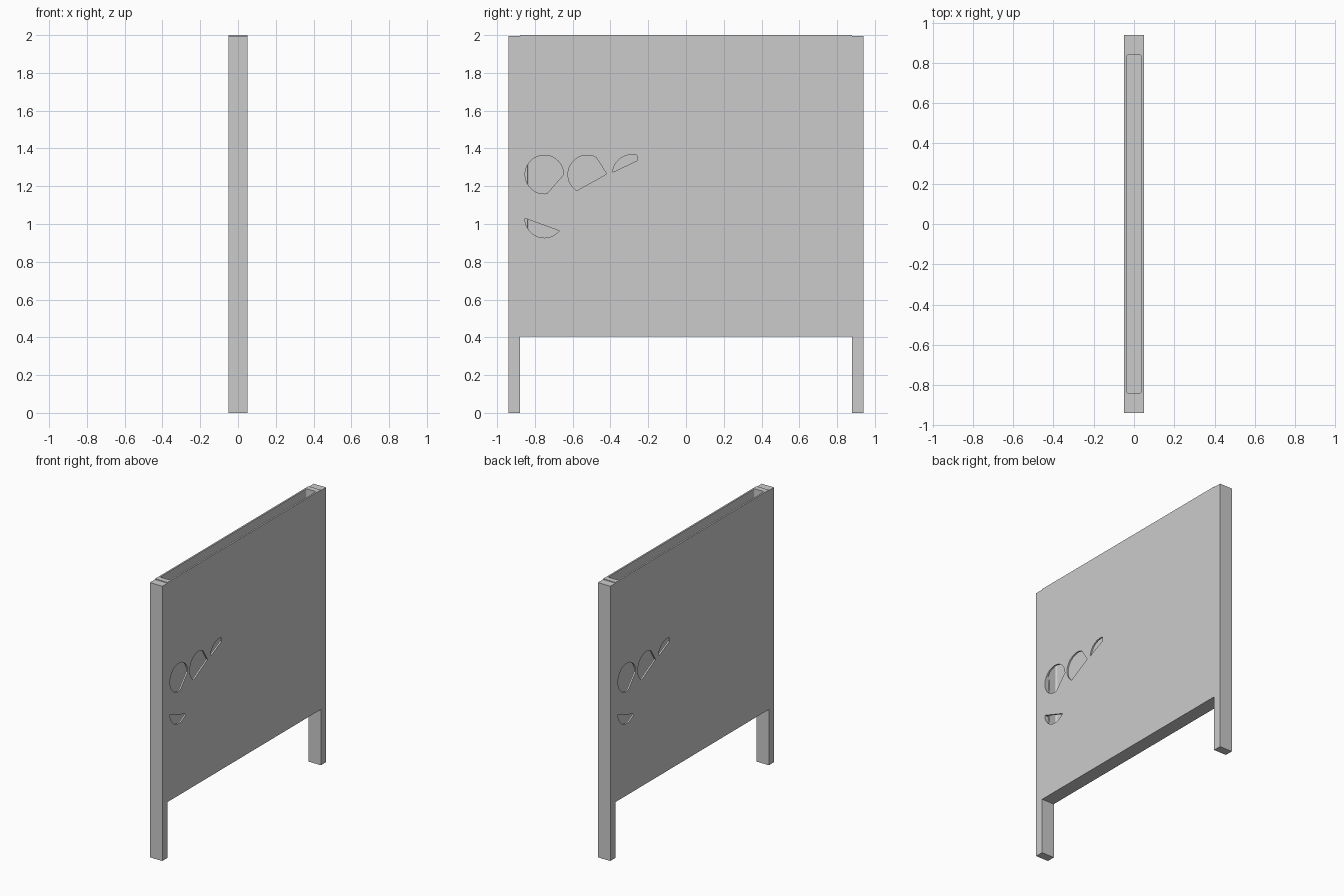
import bpy, math
from mathutils import Matrix

if "Cube" in bpy.data.objects:
    bpy.data.objects.remove(bpy.data.objects["Cube"])


def prism(name, pts, to_world):
    """Extruded outline: pts are (a, b), to_world maps (a, b, 0 or 1) to xyz."""
    n = len(pts)
    verts = [to_world(a, b, t) for t in (0, 1) for a, b in pts]
    faces = [list(range(n))[::-1], list(range(n, 2 * n))]
    faces += [(i, (i + 1) % n, n + (i + 1) % n, n + i) for i in range(n)]
    me = bpy.data.meshes.new(name)
    me.from_pydata(verts, [], faces)
    ob = bpy.data.objects.new(name, me)
    bpy.context.collection.objects.link(ob)
    return ob


def box(name, hx, y0, y1, z0, z1):
    pts = [(-hx, y0), (hx, y0), (hx, y1), (-hx, y1)]
    return prism(name, pts, lambda a, b, t: (a, b, z1 if t else z0))


def cut(target, cutter):
    mod = target.modifiers.new("cut", 'BOOLEAN')
    mod.operation = 'DIFFERENCE'
    mod.solver = 'EXACT'
    mod.object = cutter
    bpy.context.view_layer.objects.active = target
    bpy.ops.object.modifier_apply(modifier=mod.name)
    bpy.data.objects.remove(cutter)


def arc(cy, cz, r, a0, a1, n=20):
    angs = [math.radians(a0 + (a1 - a0) * i / n) for i in range(n + 1)]
    return [(cy + r * math.cos(a), cz + r * math.sin(a)) for a in angs]


# hollow panel, open at the top
panel = box("panel", 0.05, -0.88, 0.88, 0.405, 2.0)

# cavity with rounded corners
hx, hy, r = 0.038, 0.84, 0.01
outline = []
for sx, sy, a in ((1, 1, 0), (-1, 1, 90), (-1, -1, 180), (1, -1, 270)):
    outline += arc(sx * (hx - r), sy * (hy - r), r, a, a + 90, 4)
cut(panel, prism("cavity", outline, lambda a, b, t: (a, b, 2.1 if t else 0.42)))

# part-round openings in both broad walls, turned half a circle about z
openings = [
    arc(-0.75, 1.262, 0.102, 0, 278, 32),
    [(-0.42, 1.265)] + arc(-0.523, 1.262, 0.102, 62, 237),
    [(-0.26, 1.335)] + arc(-0.287, 1.265, 0.102, 75, 175, 12),
    arc(-0.75, 1.03, 0.103, 180, 320, 14),
]
for turn in (0, math.pi):
    for pts in openings:
        c = prism("opening", pts, lambda a, b, t: (0.1 if t else 0.02, a, b))
        c.data.transform(Matrix.Rotation(turn, 4, 'Z'))
        cut(panel, c)

# end posts that reach the ground
for side, y0, y1 in (("front", -0.94, -0.88), ("back", 0.88, 0.94)):
    box(side + "_post", 0.05, y0, y1, 0, 1.995)
